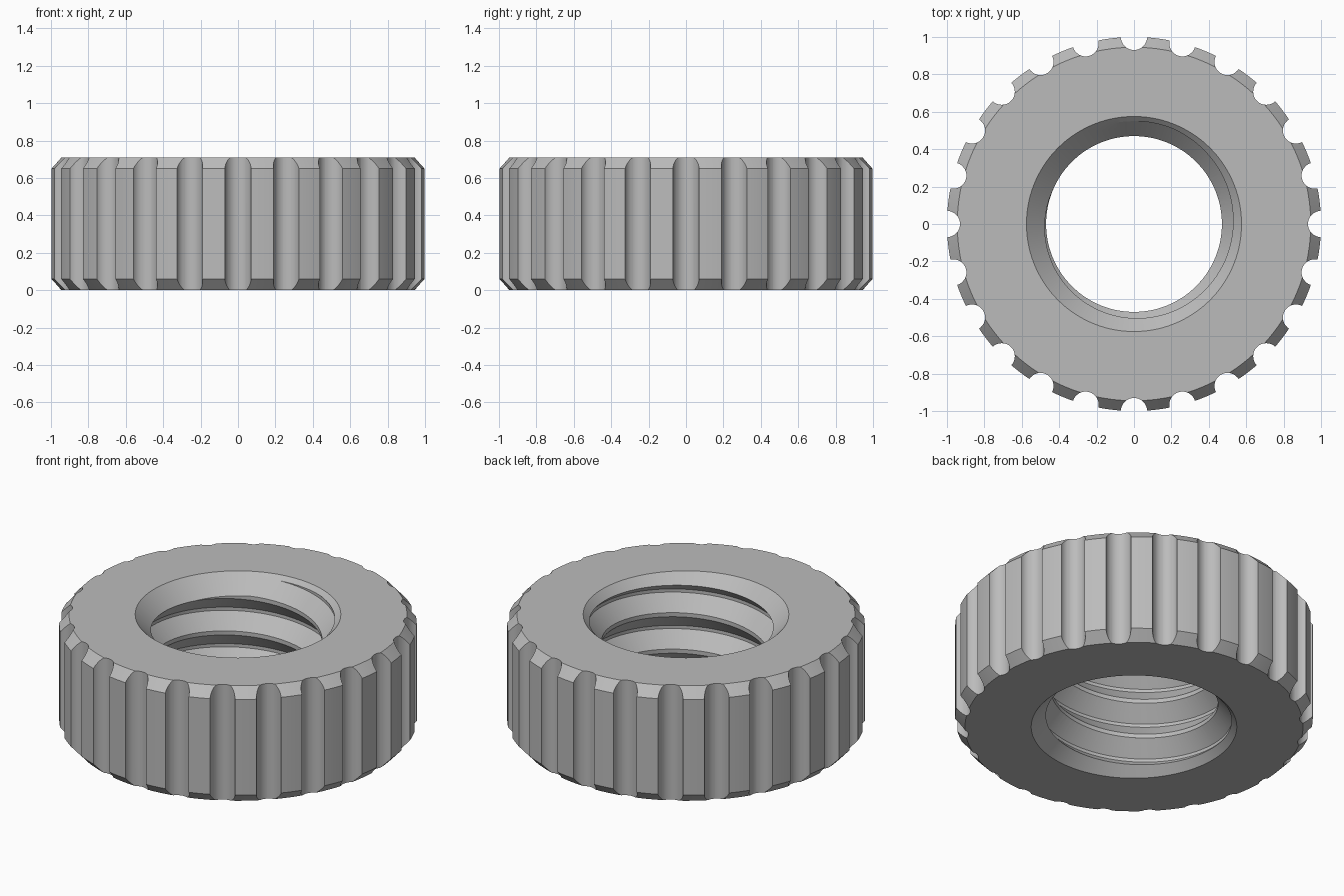
import bpy, bmesh, math
from mathutils import Matrix

HEIGHT = 0.71
MINOR, MAJOR, PITCH = 0.47, 0.55, 0.225
FLANK, ROOT = 0.09, 0.02
NOTCHES = 24

cube = bpy.data.objects.get("Cube")
if cube:
    bpy.data.objects.remove(cube, do_unlink=True)

steel = bpy.data.materials.new("grey_steel")
steel.use_nodes = True
colour = (0.5, 0.5, 0.5, 1)
steel.diffuse_color = colour
steel.node_tree.nodes["Principled BSDF"].inputs["Base Color"].default_value = colour


def make_object(name, bm):
    bmesh.ops.recalc_face_normals(bm, faces=bm.faces)
    mesh = bpy.data.meshes.new(name)
    bm.to_mesh(mesh)
    bm.free()
    mesh.materials.append(steel)
    obj = bpy.data.objects.new(name, mesh)
    bpy.context.collection.objects.link(obj)
    return obj


def bridge(bm, a, b):
    for i in range(len(a)):
        j = (i + 1) % len(a)
        bm.faces.new((a[i], a[j], b[j], b[i]))


def ring_at(bm, profile, angle, lift=0):
    return [bm.verts.new((r * math.cos(angle), r * math.sin(angle), z + lift))
            for r, z in profile]


# Ring body with chamfered rim and countersunk bore
def ring_body():
    bm = bmesh.new()
    half = [(MINOR, 0.105), (0.575, 0), (0.945, 0), (1, 0.06)]
    profile = half + [(r, HEIGHT - z) for r, z in reversed(half)]
    steps = 144
    rings = [ring_at(bm, profile, math.tau * i / steps) for i in range(steps)]
    for i in range(steps):
        bridge(bm, rings[i], rings[(i + 1) % steps])
    return make_object("knurled_nut", bm)


# Round grip notches around the rim
def notch_cutter():
    bm = bmesh.new()
    for i in range(NOTCHES):
        place = (Matrix.Rotation(math.tau * i / NOTCHES, 4, "Z")
                 @ Matrix.Translation((1, 0, HEIGHT / 2)))
        bmesh.ops.create_cone(bm, cap_ends=True, segments=32, radius1=0.07,
                              radius2=0.07, depth=1, matrix=place)
    return make_object("notch_cutter", bm)


# Right-handed helical groove that cuts the thread
def thread_cutter():
    bm = bmesh.new()
    low = -ROOT - FLANK
    inner = MINOR - 0.03
    profile = [(inner, low), (MINOR, low), (MAJOR, -ROOT),
               (MAJOR, 0), (MINOR, FLANK), (inner, FLANK)]
    steps, turns = 96, 6
    start = math.radians(68)
    base = HEIGHT - 0.025 - 4 * PITCH
    rings = [ring_at(bm, profile, start + math.tau * i / steps,
                     base + PITCH * (i / steps - 0.5) + PITCH / 2)
             for i in range(steps * turns + 1)]
    for a, b in zip(rings, rings[1:]):
        bridge(bm, a, b)
    bm.faces.new(rings[0])
    bm.faces.new(rings[-1])
    return make_object("thread_cutter", bm)


nut = ring_body()
bpy.context.view_layer.objects.active = nut
for cutter in (notch_cutter(), thread_cutter()):
    cutter.hide_render = True
    cut = nut.modifiers.new("cut", "BOOLEAN")
    cut.operation = "DIFFERENCE"
    cut.solver = "EXACT"
    cut.object = cutter
    bpy.ops.object.modifier_apply(modifier=cut.name)
    bpy.data.objects.remove(cutter, do_unlink=True)

bpy.ops.object.select_all(action="DESELECT")
nut.select_set(True)
bpy.ops.object.shade_smooth_by_angle(angle=math.radians(25))
